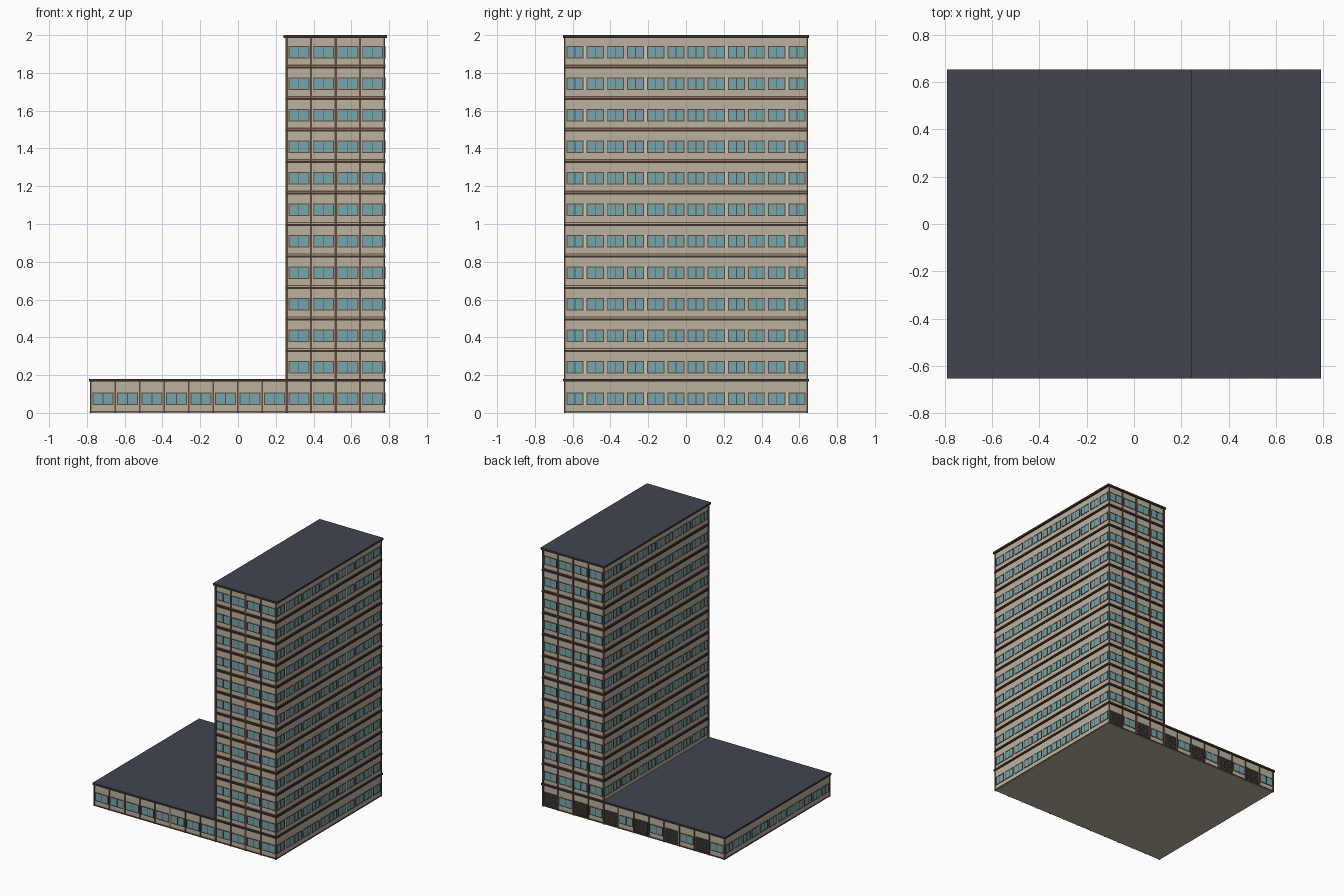
import bpy, bmesh

if "Cube" in bpy.data.objects:
    bpy.data.objects.remove(bpy.data.objects["Cube"])


def material(name, rgb):
    m = bpy.data.materials.new(name)
    m.diffuse_color = (*rgb, 1)
    m.use_nodes = True
    m.node_tree.nodes["Principled BSDF"].inputs["Base Color"].default_value = m.diffuse_color
    return m


BEIGE = material("beige_wall", (0.50, 0.45, 0.35))
PALE = material("pale_strip", (0.62, 0.57, 0.46))
BROWN = material("brown_frame", (0.13, 0.065, 0.042))
DARK = material("dark_brown_trim", (0.055, 0.032, 0.025))
GLASS = material("blue_glass", (0.175, 0.39, 0.43))
ROOF = material("slate_roof", (0.052, 0.06, 0.078))
DOOR = material("charcoal_shutter", (0.05, 0.05, 0.046))

STOREY = 1 / 6
FLOORS = 12
XL, XM, XR, Y = -0.78, 0.257, 0.776, 0.641   # wall planes
BAY_X = (XR - XL) / 12
BAY_Y = 2 * Y / 12
WIN0, WIN1 = 0.042, 0.108                    # window sill and head in a storey


def add_box(bm, x0, x1, y0, y1, z0, z1):
    v = [bm.verts.new((x, y, z)) for z in (z0, z1)
         for x, y in ((x0, y0), (x1, y0), (x1, y1), (x0, y1))]
    for f in ((3, 2, 1, 0), (4, 5, 6, 7), (0, 1, 5, 4),
              (1, 2, 6, 5), (2, 3, 7, 6), (3, 0, 4, 7)):
        bm.faces.new([v[i] for i in f])


parts = {}


def part(name, mat):
    """Mesh being collected under this part name."""
    if name not in parts:
        parts[name] = (bmesh.new(), mat)
    return parts[name][0]


def plate(name, mat, side, u0, u1, z0, z1, d):
    """Thin plate standing d proud of one facade; u runs along the facade."""
    axis, wall, sign = side
    a, b = sorted((wall - sign * 0.002, wall + sign * d))
    bm = part(name, mat)
    if axis == "y":
        add_box(bm, u0, u1, a, b, z0, z1)
    else:
        add_box(bm, a, b, u0, u1, z0, z1)


def window(side, u0, u1, z):
    z0, z1, t = z + WIN0, z + WIN1, 0.005
    plate("window_glass", GLASS, side, u0, u1, z0, z1, 0.002)
    for a, b in ((u0, u0 + t), (u1 - t, u1)):
        plate("window_frames", BROWN, side, a, b, z0, z1, 0.004)
    for a, b in ((z0, z0 + t), (z1 - t, z1)):
        plate("window_frames", BROWN, side, u0 + t, u1 - t, a, b, 0.004)
    m = (u0 + u1) / 2
    plate("window_frames", BROWN, side, m - 0.002, m + 0.002, z0 + t, z1 - t, 0.0035)


def shutter(side, u0, u1, z):
    plate("shutters", DOOR, side, u0, u1, z + 0.004, z + 0.115, 0.002)
    for k in range(6):
        h = z + 0.016 + k * 0.017
        plate("shutter_slats", DARK, side, u0, u1, h, h + 0.003, 0.004)


FRONT, BACK = ("y", -Y, -1), ("y", Y, 1)
RIGHT, TOWER_LEFT, PODIUM_LEFT = ("x", XR, 1), ("x", XM, -1), ("x", XL, -1)

# Solid wall blocks
add_box(part("tower_walls", BEIGE), XM, XR, -Y, Y, 0, 1.99)
add_box(part("podium_walls", BEIGE), XL, XM, -Y, Y, 0, 0.172)

for floor in range(FLOORS):
    z = floor * STOREY
    bays = 12 if floor == 0 else 4
    left = XL if floor == 0 else XM

    # Floor ledges: dark cornice on top of each storey, thin base strip below
    if 0 < floor < FLOORS - 1:
        add_box(part("storey_cornices", DARK), left - 0.006, XR + 0.006,
                -Y - 0.006, Y + 0.006, z + STOREY - 0.01, z + STOREY)
    add_box(part("base_strips", BROWN), left - 0.005, XR + 0.005,
            -Y - 0.005, Y + 0.005, z + 0.004, z + 0.01)

    # Front and back bays: windows, shutters at the rear ground floor, pilasters
    for side in (FRONT, BACK):
        for i in range(bays):
            u1 = XR - i * BAY_X - 0.009
            u0 = u1 - BAY_X + 0.018
            if side is BACK and floor == 0 and i % 2 == 0:
                shutter(side, u0, u1, z)
            else:
                window(side, u0, u1, z)
        for i in range(bays + 1):
            c = XR - i * BAY_X
            w = 0.007 if i in (0, 2, 4) else 0.0045
            plate("pilasters", BROWN, side, c - w, min(c + w, XR + 0.003),
                  z, z + STOREY, 0.005)

    # Long sides: twelve windows with four pale strips
    for side in (RIGHT, PODIUM_LEFT if floor == 0 else TOWER_LEFT):
        for i in range(12):
            u0 = -Y + i * BAY_Y
            window(side, u0 + 0.008, u0 + BAY_Y - 0.008, z)
        for i in (1, 4, 8, 11):
            c = -Y + i * BAY_Y
            plate("pale_strips", PALE, side, c - 0.006, c + 0.006,
                  z + WIN0, z + WIN1, 0.003)

# Roof slabs with dark edges
add_box(part("tower_roof", DARK), 0.242, 0.79, -0.652, 0.652, 1.985, 2.0)
add_box(part("podium_roof", DARK), -0.79, 0.784, -0.652, 0.652, 0.166, 0.18)

for name, (bm, mat) in parts.items():
    me = bpy.data.meshes.new(name)
    me.materials.append(mat)
    if name.endswith("_roof"):          # slate on the upward faces
        me.materials.append(ROOF)
        bm.normal_update()
        for f in bm.faces:
            f.material_index = 1 if f.normal.z > 0.5 else 0
    bm.to_mesh(me)
    bm.free()
    bpy.context.collection.objects.link(bpy.data.objects.new(name, me))
